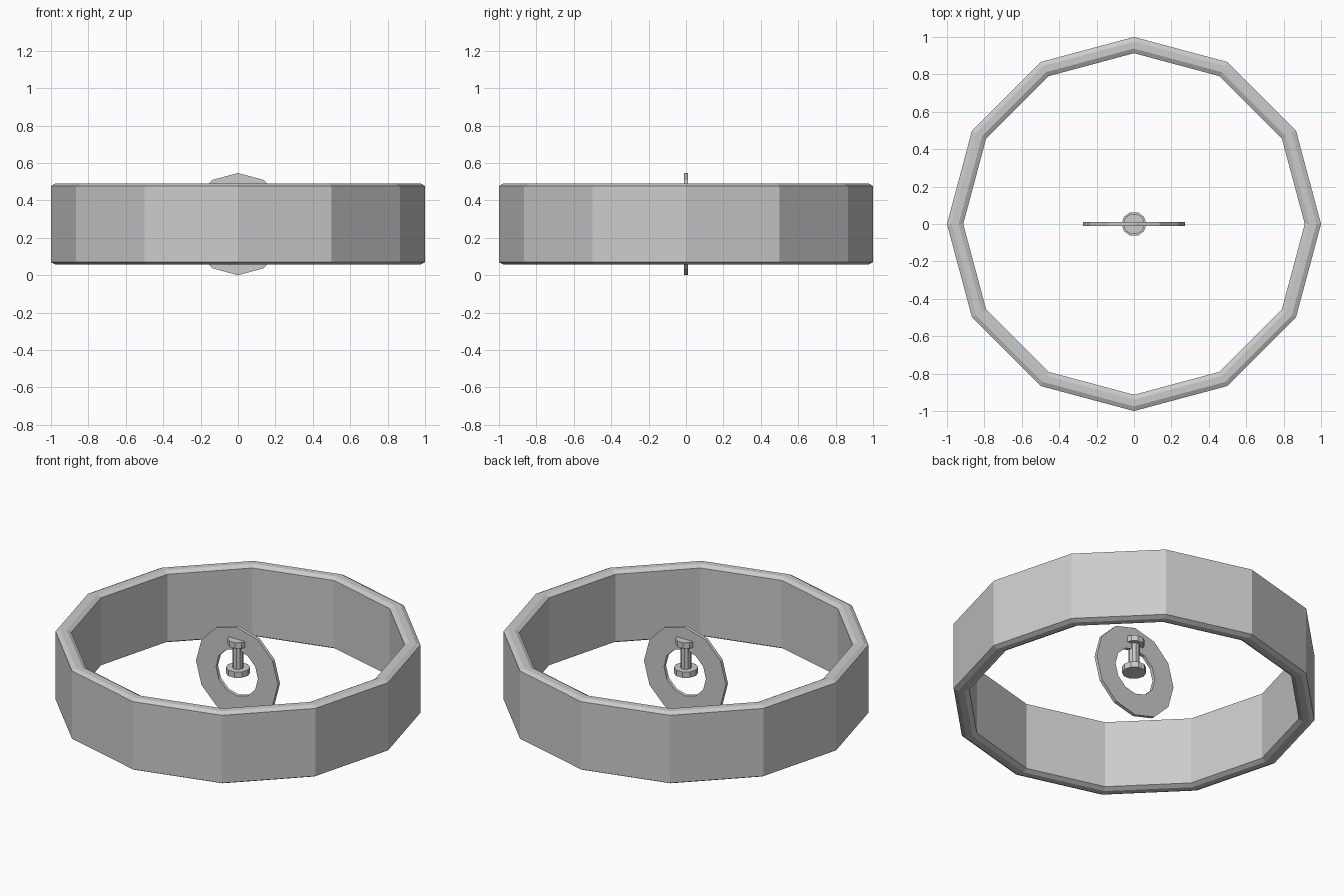
import bpy, bmesh
from math import cos, sin, pi
from mathutils import Matrix

if "Cube" in bpy.data.objects:
    bpy.data.objects.remove(bpy.data.objects["Cube"])


def lathe(name, profile, sides, closed=False, matrix=None):
    """Spin an (r, z) profile about z; close it into a loop or cap its ends."""
    bm = bmesh.new()
    rings = [[bm.verts.new((r * cos(2 * pi * i / sides), r * sin(2 * pi * i / sides), z))
              for i in range(sides)] for r, z in profile]
    pairs = list(zip(rings, rings[1:]))
    if closed:
        pairs.append((rings[-1], rings[0]))
    else:
        bm.faces.new(rings[0])
        bm.faces.new(rings[-1])
    for a, b in pairs:
        for i in range(sides):
            j = (i + 1) % sides
            bm.faces.new((a[i], a[j], b[j], b[i]))
    if matrix:
        bm.transform(matrix)
    bmesh.ops.recalc_face_normals(bm, faces=bm.faces)
    mesh = bpy.data.meshes.new(name)
    bm.to_mesh(mesh)
    bm.free()
    obj = bpy.data.objects.new(name, mesh)
    bpy.context.collection.objects.link(obj)
    return obj


MID = 0.273

# Wide outer band with chamfered rims
half = [(0.913, 0.203), (0.938, 0.217), (0.975, 0.217), (1.0, 0.204)]
band = [(r, MID + z) for r, z in half] + [(r, MID - z) for r, z in reversed(half)]
lathe("outer_band", band, 12, closed=True)

# Thin upright washer in the middle, facing front
upright = Matrix.Translation((0, 0, MID)) @ Matrix.Rotation(pi / 2, 4, 'X')
washer = [(0.14, -0.01), (0.273, -0.01), (0.273, 0.01), (0.14, 0.01)]
lathe("upright_washer", washer, 12, closed=True, matrix=upright)

# Small spool hanging through the washer's upper rim
spool = [(0.066, 0.268), (0.066, 0.303), (0.031, 0.303),
         (0.031, 0.44), (0.057, 0.44), (0.057, 0.475)]
lathe("hanging_spool", spool, 10)
